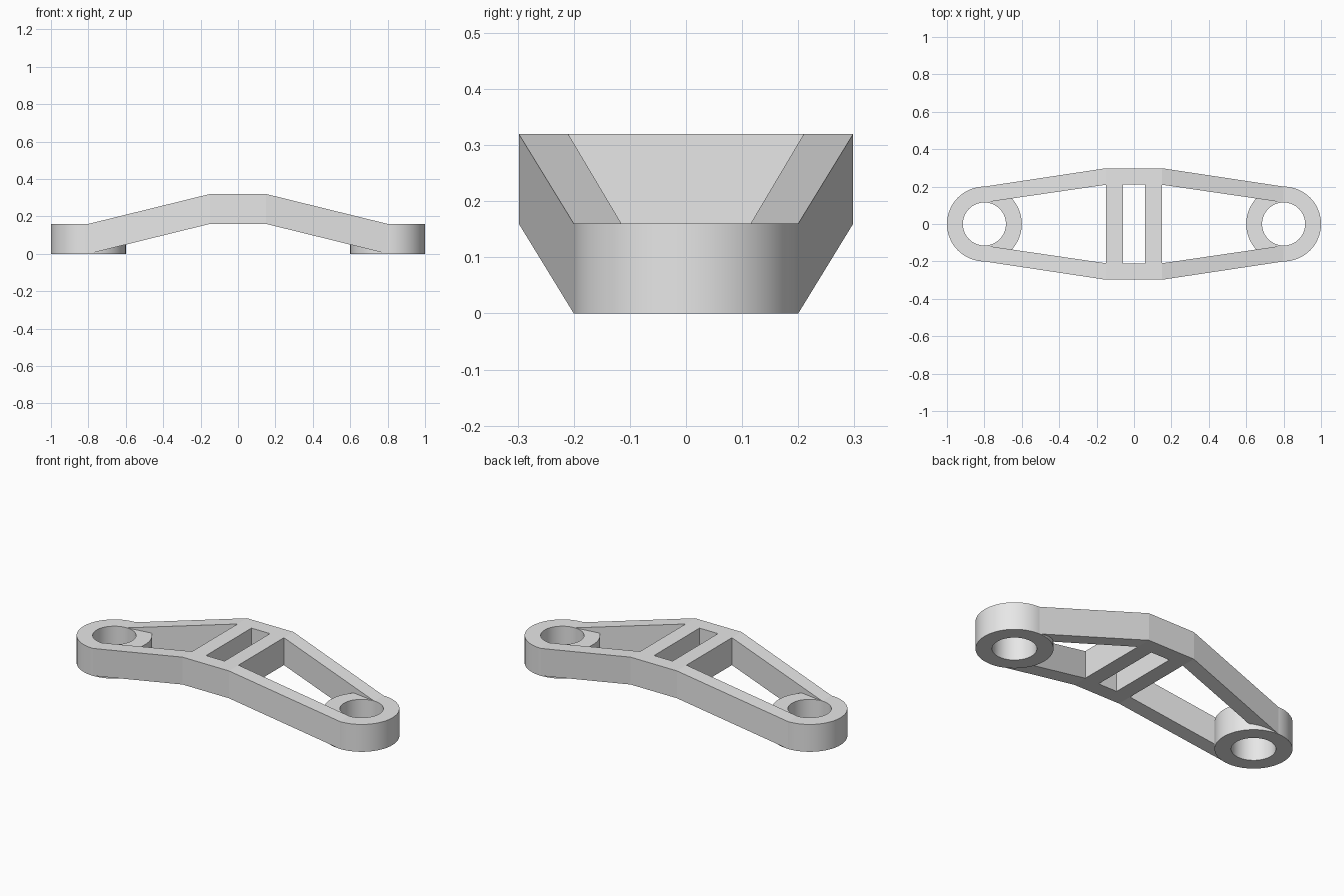
import bpy
import bmesh
from math import cos, sin, tau

default = bpy.data.objects.get("Cube")
if default:
    bpy.data.objects.remove(default, do_unlink=True)

# Single plain grey
grey = bpy.data.materials.new("light_grey")
grey.use_nodes = True
colour = (0.8, 0.8, 0.8, 1)
grey.diffuse_color = colour
grey.node_tree.nodes["Principled BSDF"].inputs["Base Color"].default_value = colour

HEIGHT = 0.16      # thickness of every part
RISE = 0.16        # how far the middle is lifted
EYE_X = 0.8        # centre of the end rings
MID_X = 0.15       # half length of the flat middle
INNER_Y = 0.21     # inner face of the rails at the middle


def loft(name, sections, closed=False, smooth=False):
    """Skin a row of four-cornered sections, capped or joined in a loop."""
    bm = bmesh.new()
    rows = [[bm.verts.new(p) for p in s] for s in sections]
    pairs = list(zip(rows, rows[1:]))
    if closed:
        pairs.append((rows[-1], rows[0]))
    else:
        bm.faces.new(rows[0])
        bm.faces.new(rows[-1])
    for a, b in pairs:
        for i in range(4):
            j = (i + 1) % 4
            bm.faces.new((a[i], a[j], b[j], b[i]))
    bmesh.ops.recalc_face_normals(bm, faces=bm.faces)
    mesh = bpy.data.meshes.new(name)
    bm.to_mesh(mesh)
    bm.free()
    mesh.materials.append(grey)
    obj = bpy.data.objects.new(name, mesh)
    bpy.context.collection.objects.link(obj)
    if smooth:
        bpy.ops.object.select_all(action="DESELECT")
        obj.select_set(True)
        bpy.context.view_layer.objects.active = obj
        bpy.ops.object.shade_smooth_by_angle()
    return obj


def rail_section(x, inner, outer, z):
    return [(x, inner, z), (x, outer, z),
            (x, outer, z + HEIGHT), (x, inner, z + HEIGHT)]


def ring_section(cx, angle, inner=0.115, outer=0.2):
    c, s = cos(angle), sin(angle)
    return [(cx + r * c, r * s, z) for r, z in
            ((inner, 0), (outer, 0), (outer, HEIGHT), (inner, HEIGHT))]


for side, name in ((1, "left"), (-1, "right")):
    # End ring with its bolt hole
    loft(name + "_end_ring",
         [ring_section(side * EYE_X, tau * i / 64) for i in range(64)],
         closed=True, smooth=True)

    # Cross bar, flush with the raised middle of the rails
    loft(name + "_cross_bar",
         [rail_section(side * x, -INNER_Y, INNER_Y, RISE) for x in (0.06, MID_X)])

# Bent rails, front and back
for side, name in ((-1, "front_rail"), (1, "back_rail")):
    low, high = (0.115, 0.2, 0), (INNER_Y, 0.298, RISE)
    stations = ((-EYE_X, low), (-MID_X, high), (MID_X, high), (EYE_X, low))
    loft(name, [rail_section(x, side * inner, side * outer, z)
                for x, (inner, outer, z) in stations])
